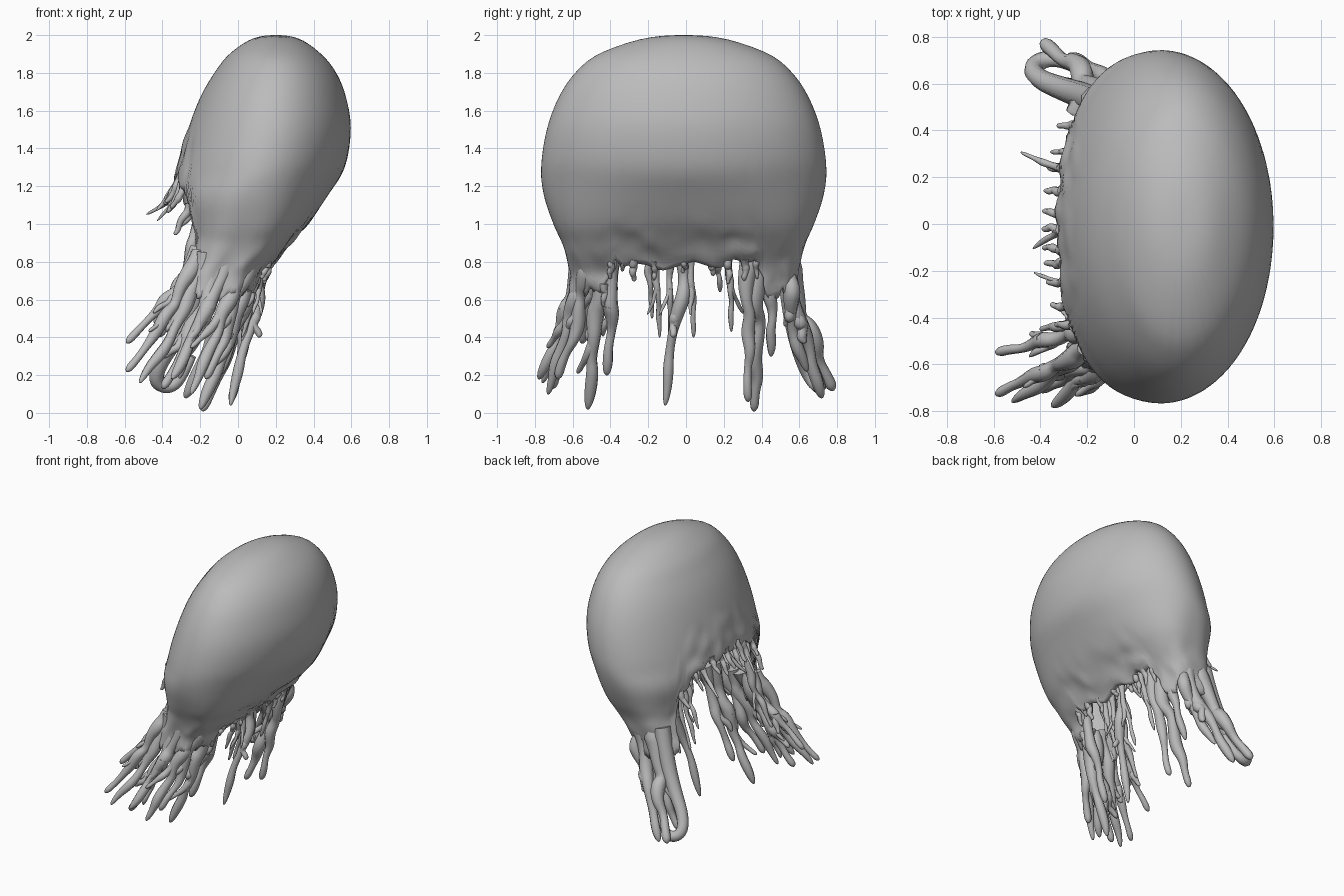
import bpy, bmesh, math, random
from mathutils import Vector, noise

random.seed(4)
cube = bpy.data.objects.get("Cube")
if cube:
    bpy.data.objects.remove(cube)

grey = bpy.data.materials.new("soft_grey")
grey.use_nodes = True
grey.diffuse_color = (0.5, 0.5, 0.5, 1)
grey.node_tree.nodes["Principled BSDF"].inputs["Base Color"].default_value = (0.5, 0.5, 0.5, 1)

# Bell slices from apex down: height, low x, high x, half width in y
SLICES = [Vector(s) for s in (
    (1.98, .325, .075, -.22), (2.0, .2, .2, 0), (1.98, .075, .325, .22), (1.9, -.045, .44, .45),
    (1.8, -.125, .52, .575), (1.67, -.2, .572, .662), (1.5, -.265, .597, .725),
    (1.3, -.32, .565, .755), (1.15, -.33, .475, .74), (1.0, -.28, .37, .69),
    (.9, -.26, .28, .645), (.8, -.28, .19, .615), (.7, -.32, .135, .605),
    (.58, -.38, .08, .615), (.46, -.44, .03, .63))]
LAST = len(SLICES) - 3


def slice_at(u):
    """Smooth interpolation through the slices."""
    i = min(int(u), LAST - 1)
    t = u - i
    a, b, c, d = SLICES[i:i + 4]
    return b + (c - a) * t / 2 + (a - 2.5 * b + 2 * c - d / 2) * t ** 2 + (1.5 * (b - c) + (d - a) / 2) * t ** 3


def bell_point(u, ang):
    """Oval slices that turn boxier towards the lobes."""
    z, lo, hi, wide = slice_at(u)
    power = 1 - .4 * min(1, max(0, (1.25 - z) / .4))
    c, s = (math.copysign(abs(v) ** power, v) for v in (math.cos(ang), math.sin(ang)))
    return Vector(((lo + hi) / 2 + (hi - lo) / 2 * c, -.012 + wide * s, z))


def rim_level(ang):
    """Slanted rim that sags into a broad lobe at each end."""
    sag = min(1, max(0, (abs(math.sin(ang)) - .42) / .33))
    z = max(.62, 1.0 - .22 * math.cos(ang) - .48 * sag * sag * (3 - 2 * sag))
    u = 0
    while u < LAST - .02 and slice_at(u).x > z:
        u += .02
    return u


def shade(obj):
    bpy.ops.object.select_all(action='DESELECT')
    obj.select_set(True)
    bpy.context.view_layer.objects.active = obj
    bpy.ops.object.shade_smooth()


# Bell shell with a rippled lower edge
def make_bell(cols=160, rows=44):
    bm = bmesh.new()
    grid = []
    for j in range(cols):
        ang = math.tau * (j + .5) / cols
        end = rim_level(ang) + .5 * noise.noise(Vector((math.cos(ang), math.sin(ang), 0)) * 9)
        end = min(end, LAST - .01)
        column = []
        for k in range(rows + 1):
            p = bell_point(end * k / rows, ang)
            ripple = max(0, k / rows - .72) * .1
            p += noise.noise_vector(p * 9) * ripple
            column.append(bm.verts.new(p))
        grid.append(column)
    for j in range(cols):
        a, b = grid[j], grid[(j + 1) % cols]
        for k in range(rows):
            bm.faces.new((a[k], a[k + 1], b[k + 1], b[k]))
    bmesh.ops.remove_doubles(bm, verts=bm.verts, dist=.0005)
    bmesh.ops.recalc_face_normals(bm, faces=bm.faces)
    mesh = bpy.data.meshes.new("bell")
    bm.to_mesh(mesh)
    bm.free()
    obj = bpy.data.objects.new("bell", mesh)
    bpy.context.collection.objects.link(obj)
    mesh.materials.append(grey)
    wall = obj.modifiers.new("wall", 'SOLIDIFY')
    wall.thickness, wall.offset = .035, -1
    shade(obj)


make_bell()


def strand_group(name):
    curve = bpy.data.curves.new(name, 'CURVE')
    curve.dimensions = '3D'
    curve.bevel_depth = 1
    curve.bevel_resolution = 2
    curve.resolution_u = 5
    curve.use_fill_caps = True
    curve.materials.append(grey)
    return curve


def add_spline(curve, points, radii):
    s = curve.splines.new('NURBS')
    s.points.add(len(points) - 1)
    s.use_endpoint_u = True
    s.order_u = 3
    for sp, p, r in zip(s.points, points, radii):
        sp.co = (*p, 1)
        sp.radius = r


def tentacle(curve, start, tip, radius, forks=0, steps=9):
    """Knobbly strand that drops, then flares outward, with side branches."""
    start, tip = Vector(start), Vector(tip)
    seed = Vector((random.random() * 50, 0, 0))
    pts, radii = [], []
    for i in range(steps + 1):
        t = i / steps
        p = start.lerp(tip, t)
        flare = t ** 1.35
        p.x = start.x + (tip.x - start.x) * flare
        p.y = start.y + (tip.y - start.y) * flare
        p += noise.noise_vector(seed + Vector((0, 0, t * 5))) * radius * 1.5 * min(1, 3 * t) * (1 - t * t)
        pts.append(p)
        bulge = 1 + .25 * math.sin(t * 15 + seed.x)
        radii.append(radius * bulge * (1.1 - .6 * t))
    # Rounded tip
    pts.insert(-1, pts[-1].lerp(pts[-2], .12))
    radii[-1] *= .9
    radii.append(radius * .12)
    add_spline(curve, pts, radii)
    along = (tip - start).normalized()
    for f in range(forks):
        i = steps // 2 + f % 3
        side = along * random.uniform(.13, .2)
        side += Vector((random.uniform(-.1, .05), random.uniform(-.08, .08), 0))
        tentacle(curve, pts[i], pts[i] + side, radii[i] * .75, 0, 4)


def finish(curve):
    obj = bpy.data.objects.new(curve.name, curve)
    bpy.context.collection.objects.link(obj)
    bpy.ops.object.select_all(action='DESELECT')
    obj.select_set(True)
    bpy.context.view_layer.objects.active = obj
    bpy.ops.object.convert(target='MESH')
    shade(bpy.context.view_layer.objects.active)


# Front bundle of branching tentacles
front = strand_group("front_tentacles")
for start, tip, r, forks in (
        ((-.22, -.47, .88), (-.59, -.55, .37), .038, 2),
        ((-.21, -.53, .86), (-.59, -.73, .22), .042, 2),
        ((-.17, -.55, .84), (-.52, -.76, .16), .042, 1),
        ((-.12, -.56, .82), (-.40, -.71, .13), .046, 3),
        ((-.06, -.56, .82), (-.35, -.78, .18), .044, 2),
        ((.00, -.55, .82), (-.25, -.73, .10), .044, 2),
        ((.06, -.52, .84), (-.17, -.68, .18), .042, 1),
        ((.09, -.44, .88), (-.20, -.52, .02), .048, 2),
        ((.11, -.38, .88), (-.10, -.42, .20), .042, 1),
        ((-.22, -.41, 1.0), (-.40, -.45, .52), .028, 1)):
    tentacle(front, start, tip, r, forks)
finish(front)

# Back bundle, ending in a closed loop
back = strand_group("back_tentacles")
for start, tip, r, forks in (
        ((-.10, .54, .84), (-.39, .78, .12), .056, 1),
        ((.00, .54, .84), (-.28, .72, .08), .050, 1),
        ((.06, .50, .86), (-.18, .64, .22), .044, 1),
        ((.10, .40, .90), (-.19, .36, .01), .052, 1),
        ((.09, .46, .86), (-.08, .45, .30), .038, 0),
        ((.12, .33, .88), (-.04, .33, .06), .042, 0)):
    tentacle(back, start, tip, r, forks)
add_spline(back, [(-.17, .53, .84), (-.22, .55, .62), (-.31, .58, .42), (-.41, .62, .27),
                  (-.44, .67, .17), (-.38, .71, .13), (-.30, .70, .17), (-.24, .66, .3)],
           [.06, .058, .05, .042, .04, .038, .03, .02])
finish(back)

# Slim strands under the lower rim
middle = strand_group("middle_tentacles")
tentacle(middle, (.13, -.02, .90), (-.04, -.11, .04), .038, 1)
for y, low in ((-.19, .5), (-.15, .4), (-.09, .38), (.03, .4), (.17, .64), (.23, .43)):
    tentacle(middle, (.14, y, .88), (.02, y + .01, low), .021, int(low < .45))
finish(middle)

# Short fringe hanging along the raised and lowered rims
fringe = strand_group("rim_fringe")
for i in range(54):
    ang = math.tau * (i + random.uniform(-.3, .3)) / 54
    if abs(math.sin(ang)) > .55:
        continue
    root = bell_point(rim_level(ang) - .25, ang)
    root.x -= .02 * math.cos(ang)
    upper = math.cos(ang) < 0
    length = random.uniform(.1, .2) if upper else random.uniform(.06, .13)
    drop = Vector((-.085 if upper else -.04, 0, -length))
    tentacle(fringe, root, root + drop, random.uniform(.016, .024), int(upper and i % 3 == 0), 5)
finish(fringe)
